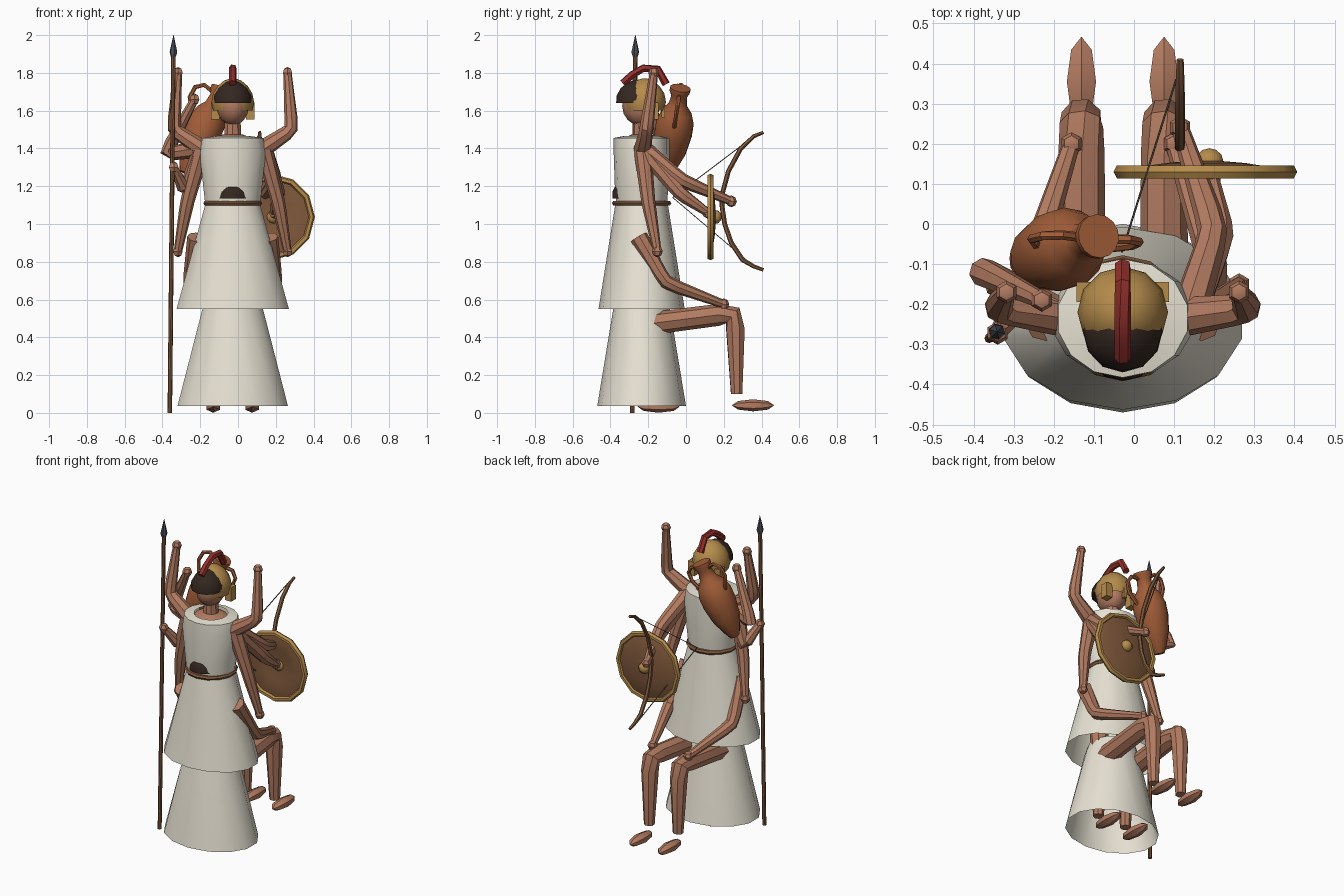
import bpy, bmesh, math
from mathutils import Vector as V

if "Cube" in bpy.data.objects:
    bpy.data.objects.remove(bpy.data.objects["Cube"])

CX, CY = -0.028, -0.235          # body axis
COL = dict(skin=(.45, .2, .12), cloth=(.8, .76, .65), gold=(.46, .26, .07), hair=(.035, .02, .015),
           red=(.3, .03, .025), clay=(.36, .11, .04), wood=(.22, .1, .045), iron=(.07, .08, .1),
           cord=(.16, .12, .07))
MAT = {}
for k, c in COL.items():
    MAT[k] = bpy.data.materials.new(k)
    MAT[k].diffuse_color = (*c, 1)


def finish(name, bm, mat):
    bmesh.ops.recalc_face_normals(bm, faces=bm.faces)
    me = bpy.data.meshes.new(name)
    bm.to_mesh(me)
    bm.free()
    me.materials.append(MAT[mat])
    ob = bpy.data.objects.new(name, me)
    bpy.context.collection.objects.link(ob)
    return ob


def skin_rings(name, rings, mat, cap0=True, cap1=True):
    """Bridge a list of equal rings of points."""
    bm = bmesh.new()
    vs = [[bm.verts.new(p) for p in r] for r in rings]
    n = len(vs[0])
    for a, b in zip(vs, vs[1:]):
        for i in range(n):
            bm.faces.new((a[i], a[(i + 1) % n], b[(i + 1) % n], b[i]))
    if cap0:
        bm.faces.new(vs[0][::-1])
    if cap1:
        bm.faces.new(vs[-1])
    return finish(name, bm, mat)


def loft(name, prof, mat, n=14, cap0=False, cap1=False, c=(CX, CY)):
    """Upright elliptical shell from (z, rx, ry)."""
    rings = [[(c[0] + rx * math.sin(2 * math.pi * i / n), c[1] - ry * math.cos(2 * math.pi * i / n), z)
              for i in range(n)] for z, rx, ry in prof]
    return skin_rings(name, rings, mat, cap0, cap1)


def tube(name, pts, radii, mat, n=8):
    """Round tube along a path; also lathes when the path is straight."""
    pts = [V(p) for p in pts]
    rings, u = [], None
    for i, p in enumerate(pts):
        t = (pts[min(i + 1, len(pts) - 1)] - pts[max(i - 1, 0)]).normalized()
        u = t.orthogonal() if u is None else u - t * u.dot(t)
        u.normalize()
        w = t.cross(u)
        rings.append([p + radii[i] * (u * math.cos(2 * math.pi * k / n) + w * math.sin(2 * math.pi * k / n))
                      for k in range(n)])
    return skin_rings(name, rings, mat)


def ball(name, c, s, mat, u=12, v=8, along_y=False):
    bm = bmesh.new()
    bmesh.ops.create_uvsphere(bm, u_segments=u, v_segments=v, radius=1)
    for q in bm.verts:
        x, y, z = q.co
        if along_y:
            x, y, z = x, z, -y
        q.co = (c[0] + x * s[0], c[1] + y * s[1], c[2] + z * s[2])
    return finish(name, bm, mat)


def box(name, c, s, mat):
    bm = bmesh.new()
    bmesh.ops.create_cube(bm, size=1)
    for q in bm.verts:
        q.co = V(c) + V([a * b for a, b in zip(q.co, s)])
    return finish(name, bm, mat)


def limb(name, a, b, c, r, hand=True):
    """Two-bone limb with a rounded joint and an optional fist."""
    a, b, c = V(a), V(b), V(c)
    pts = [a, b.lerp(a, .2), b.lerp((a + c) / 2, .06), b.lerp(c, .2), c]
    tube(name, pts, [r[0], r[1] * 1.05, r[1], r[1] * .95, r[2]], "skin")
    if hand:
        ball(name + "_hand", c, (.029, .029, .031), "skin", 6, 4)


def mir(p):
    return (2 * CX - p[0], p[1], p[2])


# body, neck and head
loft("body", [(1.0, .11, .1), (1.14, .125, .115), (1.38, .15, .12), (1.455, .1, .09), (1.475, .05, .05)],
     "skin", 12, True, True)
loft("neck", [(1.44, .048, .048), (1.57, .043, .043)], "skin", 10, True, True)
ball("head", (CX, CY - .003, 1.625), (.085, .1, .105), "skin")

# garment
loft("bodice", [(1.11, .15, .135), (1.2, .16, .142), (1.38, .18, .148), (1.455, .165, .148), (1.465, .1, .1)],
     "cloth")
loft("upper_skirt", [(1.1, .15, .14), (.55, .305, .228)], "cloth")
loft("lower_skirt", [(.6, .145, .14), (.54, .167, .152), (.036, .3, .235)], "cloth")
belt = [(1.11 + .014 * math.sin(a), .146 + .014 * math.cos(a), .143 + .014 * math.cos(a))
        for a in [i * math.pi / 3 for i in range(7)]]
loft("belt", belt, "wood", 14)

# hair: cap at the back of the head and the ends of the long tress
loft("hair_cap", [(1.64, .1, .105), (1.68, .098, .102), (1.72, .075, .08), (1.752, .035, .04), (1.76, .01, .01)],
     "hair", 12, True, True, (CX, CY - .03))
loft("hair_tress", [(1.135, .075, .05), (1.17, .07, .05), (1.2, .045, .035), (1.215, .02, .015)],
     "hair", 10, True, True, (CX, CY - .105))

# helmet with cheek guards, nose guard and crest
loft("helmet", [(1.6, .103, .1), (1.645, .113, .114), (1.69, .104, .106), (1.73, .08, .08), (1.76, .045, .045),
                (1.77, .012, .012)], "gold", 12, False, True, (CX, CY + .015))
for s in (-1, 1):
    box("cheek_guard", (CX + s * .093, -.17, 1.597), (.045, .05, .09), "gold")
box("nose_guard", (CX, -.12, 1.605), (.022, .02, .08), "gold")
crest = [(CX, -.335, 1.745), (CX, -.285, 1.79), (CX, -.225, 1.825), (CX, -.15, 1.82), (CX, -.105, 1.74)]
tube("crest", crest, [.021] * 5, "red", 6)

# paired arms in three poses, and paired legs in two
ARM = (.048, .037, .022)
SH = (.135, -.23, 1.4)
poses = {"raised_arm": (SH, (.285, -.21, 1.5), (.262, -.17, 1.8)),
         "lowered_arm": (SH, (.212, -.2, 1.12), (.262, -.152, .855)),
         "resting_arm": ((.165, -.25, .93), (.2, -.11, .69), (.1, .2, .575))}
for name, p in poses.items():
    limb(name, *p, ARM)
    limb(name, *map(mir, p), ARM)
for x in (.075, 2 * CX - .075):
    limb("bent_leg", (x, -.17, .475), (x, .26, .53), (x, .268, .1), (.06, .055, .032), False)
    ball("bent_foot", (x, .355, .04), (.042, .112, .032), "skin", 6, 4, True)
    limb("straight_leg", (x, CY, 1.0), (x, CY + .01, .53), (x, CY, .1), (.068, .052, .032), False)
    ball("straight_foot", (x, -.145, .033), (.042, .112, .032), "skin", 6, 4, True)

# single arms holding things
limb("bow_arm", SH, (.2, -.02, 1.23), (.115, .24, 1.12), ARM)
limb("shield_arm", SH, (.215, -.03, 1.16), (.19, .115, 1.06), ARM)
limb("spear_arm", mir(SH), (-.28, -.19, 1.17), (-.34, -.272, 1.3), ARM)
limb("jar_arm", mir(SH), (-.385, -.115, 1.37), (-.23, -.19, 1.66), ARM)

# spear
foot, tip = V((-.361, -.285, 0)), V((-.341, -.268, 2))
tube("spear_shaft", [foot, foot.lerp(tip, .95)], [.012, .012], "wood")
tube("spear_head", [foot.lerp(tip, k) for k in (.943, .955, 1)], [.014, .021, .001], "iron", 6)

# shield: shallow dish, rim and boss
S = V((.178, .13, 1.037))
dish = [(.005, .03), (.1, .022), (.2, .006), (.212, 0), (.2, -.004), (.1, .012), (.005, .02)]
tube_rings = [[S + V((r * math.sin(k * math.pi / 6), y, r * math.cos(k * math.pi / 6))) for k in range(12)]
              for r, y in dish]
skin_rings("shield_dish", tube_rings, "wood")
rim = [(.212 + .017 * math.cos(a), .019 * math.sin(a)) for a in [i * math.pi / 3 for i in range(7)]]
skin_rings("shield_rim", [[S + V((r * math.sin(k * math.pi / 6), y, r * math.cos(k * math.pi / 6)))
                           for k in range(12)] for r, y in rim], "gold", False, False)
ball("shield_boss", S + V((.01, .025, 0)), (.037, .034, .037), "gold", 10, 6, True)

# bow and drawn string
bow = [(.41, 1.485), (.36, 1.465), (.29, 1.4), (.225, 1.28), (.195, 1.17), (.19, 1.1), (.205, 1.0), (.24, .9),
       (.3, .81), (.36, .775), (.41, .757)]
tube("bow", [(.115, y, z) for y, z in bow], [.009, .011] + [.013] * 7 + [.011, .009], "wood", 6)
for y, z in (bow[1], bow[-2]):
    tube("bow_string", [(.105, y, z), (-.03, -.07, 1.14)], [.003, .003], "cord", 4)

# two-handled jar carried on the shoulder
base, mouth = V((-.28, -.1, 1.27)), V((-.088, -.03, 1.72))
jar = [(0, .03), (.08, .05), (.25, .083), (.45, .1), (.6, .1), (.72, .08), (.8, .05), (.9, .042), (.96, .055),
       (1, .055)]
tube("jar", [base.lerp(mouth, t) for t, r in jar], [r for t, r in jar], "clay", 14)
ax = (mouth - base).normalized()
side = (V((1, 0, 0)) - ax * ax.x).normalized()
for s in (-1, 1):
    path = [(.93, .04), (.96, .09), (.9, .13), (.78, .135), (.62, .09)]
    tube("jar_handle", [base.lerp(mouth, t) + side * s * d for t, d in path], [.012] * 5, "clay", 6)

# smooth rounded surfaces, keep hard edges
for ob in bpy.context.scene.objects:
    ob.select_set(True)
    bpy.context.view_layer.objects.active = ob
bpy.ops.object.shade_smooth_by_angle(angle=math.radians(35))

for m in bpy.data.materials:
    if m.users and not m.is_grease_pencil:
        m.use_nodes = True
        m.node_tree.nodes["Principled BSDF"].inputs["Base Color"].default_value = m.diffuse_color
